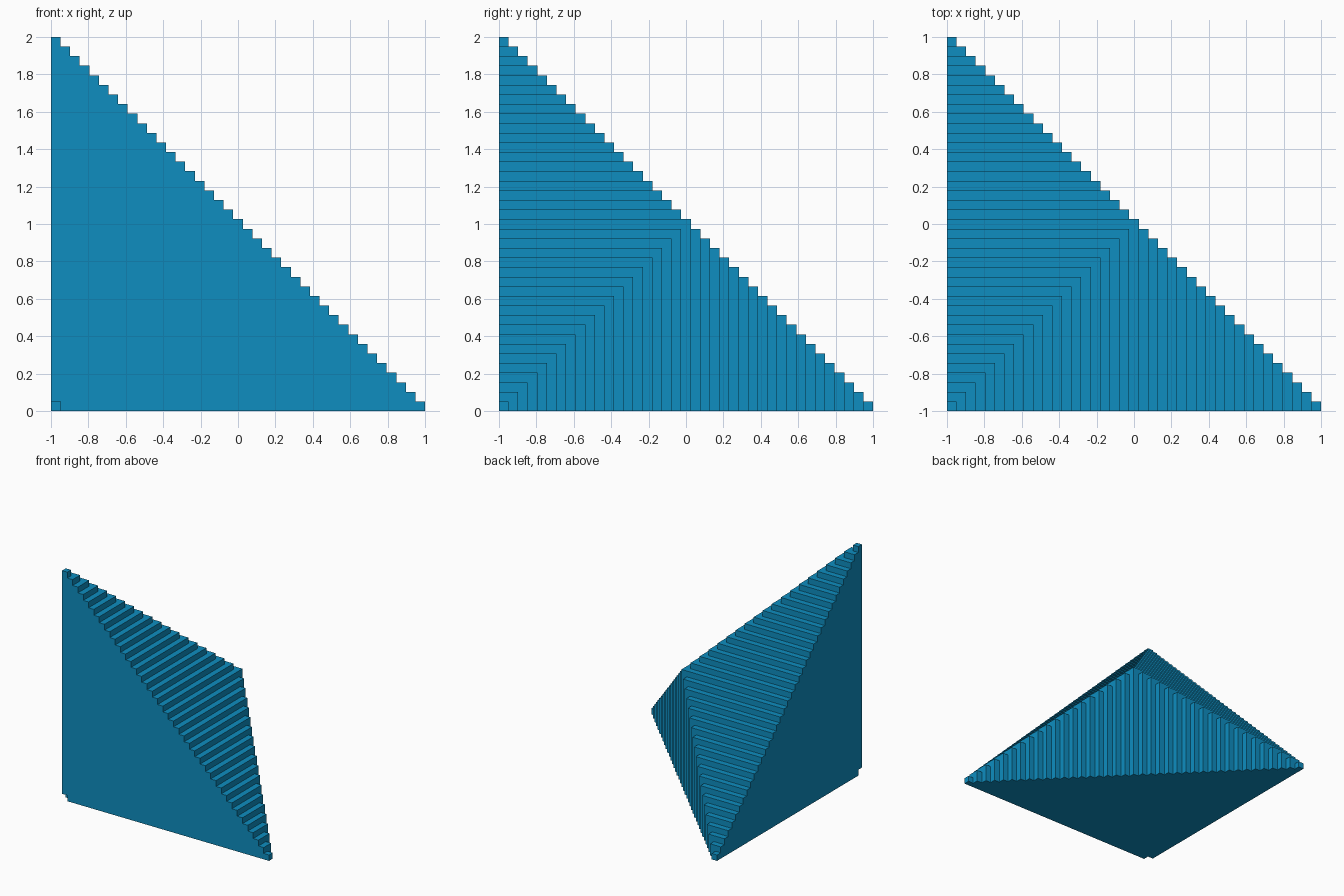
import bpy, bmesh, math
from mathutils import Vector

if "Cube" in bpy.data.objects:
    bpy.data.objects.remove(bpy.data.objects["Cube"])

N = 39            # cells along each axis
S = 2.0 / N       # cell size


def filled(c):
    # stepped bipyramid: every pair of cell indices sums to less than N,
    # with the single corner cell notched out
    i, j, k = c
    if min(c) < 0 or max(c) == 0:
        return False
    return i + j < N and j + k < N and i + k < N


bm = bmesh.new()
verts = {}


def vert(p):
    if p not in verts:
        verts[p] = bm.verts.new((p[0] * S - 1, p[1] * S - 1, p[2] * S))
    return verts[p]


# outer faces of the stepped solid
for i in range(N):
    for j in range(N - i):
        for k in range(N - max(i, j)):
            c = (i, j, k)
            if not filled(c):
                continue
            for a in range(3):
                for side in (0, 1):
                    n = list(c)
                    n[a] += 1 if side else -1
                    if filled(tuple(n)):
                        continue
                    b, d = (a + 1) % 3, (a + 2) % 3
                    quad = []
                    for u, v in ((0, 0), (1, 0), (1, 1), (0, 1)):
                        p = list(c)
                        p[a] += side
                        p[b] += u
                        p[d] += v
                        quad.append(vert(tuple(p)))
                    bm.faces.new(quad if side else quad[::-1])

# merge coplanar cells into clean steps
bmesh.ops.dissolve_limit(bm, angle_limit=math.radians(1),
                         verts=bm.verts[:], edges=bm.edges[:])

mesh = bpy.data.meshes.new("stepped_pyramid")
bm.to_mesh(mesh)
bm.free()

blue = bpy.data.materials.new("blue")
blue.diffuse_color = (0.0044, 0.270, 0.527, 1)
blue.use_nodes = True
blue.node_tree.nodes["Principled BSDF"].inputs["Base Color"].default_value = blue.diffuse_color
mesh.materials.append(blue)
bpy.context.collection.objects.link(bpy.data.objects.new("stepped_pyramid", mesh))
